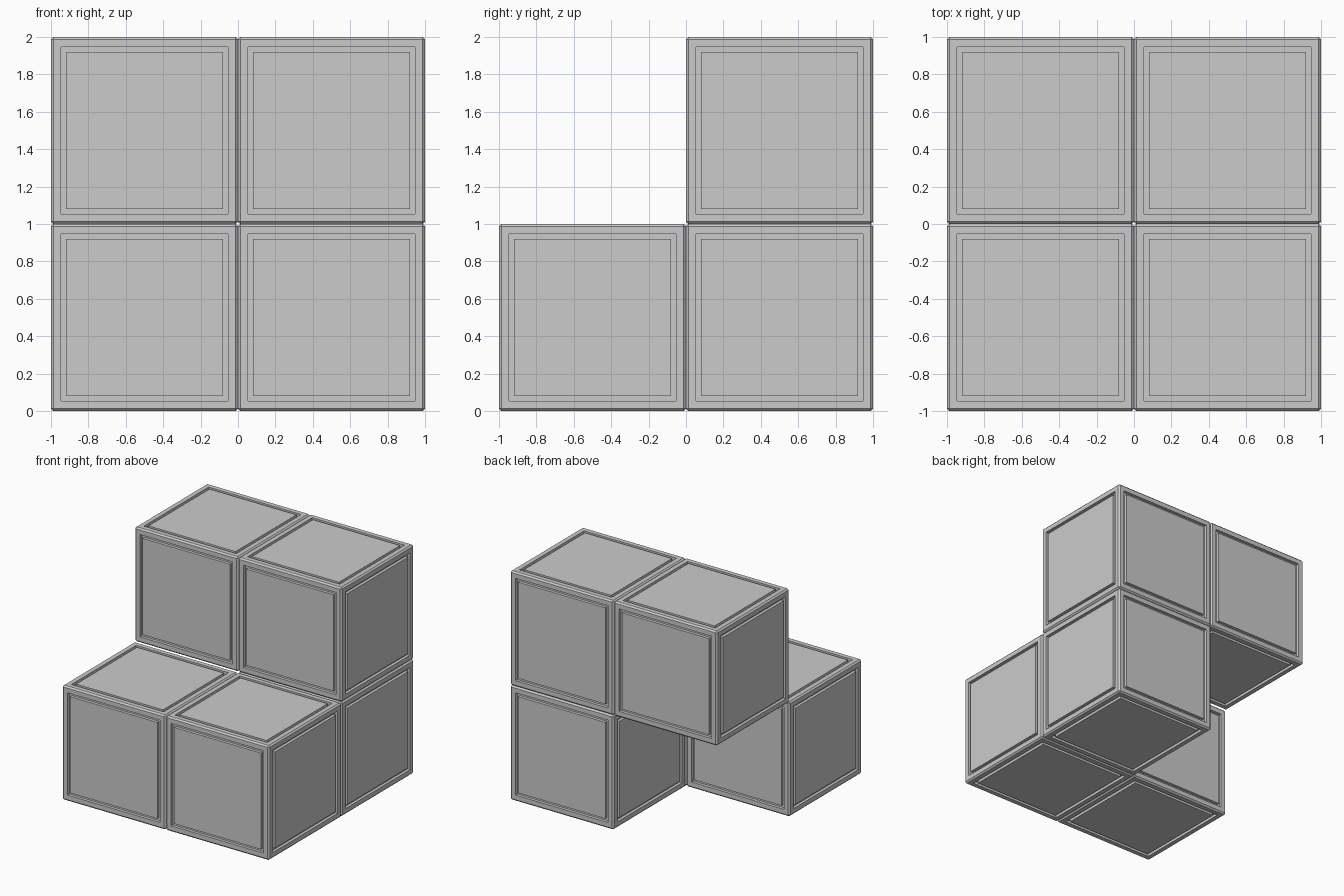
import bpy, bmesh

if "Cube" in bpy.data.objects:
    bpy.data.objects.remove(bpy.data.objects["Cube"])

CHAMFER = 0.013
FRAME = 0.07        # width of the raised border
GROOVE = 0.037      # width of the channel around each panel
DEPTH = 0.025       # depth of the channel


def block_mesh():
    bm = bmesh.new()
    bmesh.ops.create_cube(bm, size=1.0)
    # chamfered edges
    bmesh.ops.bevel(bm, geom=bm.edges[:], offset=CHAMFER, segments=1,
                    profile=0.5, affect='EDGES')
    sides = [f for f in bm.faces if f.calc_area() > 0.5]
    # border, then channel ring sunk around a flush panel
    bmesh.ops.inset_individual(bm, faces=sides, thickness=FRAME - CHAMFER)
    bmesh.ops.inset_individual(bm, faces=sides, thickness=0.0005, depth=-DEPTH)
    bmesh.ops.inset_individual(bm, faces=sides, thickness=GROOVE - 0.001)
    bmesh.ops.inset_individual(bm, faces=sides, thickness=0.0005, depth=DEPTH)
    bmesh.ops.recalc_face_normals(bm, faces=bm.faces[:])
    mesh = bpy.data.meshes.new("panelled_block")
    bm.to_mesh(mesh)
    bm.free()
    return mesh


# stacked blocks: three below, two on top at the back
mesh = block_mesh()
blocks = {
    "lower_front_left_block": (-0.5, -0.5, 0.5),
    "lower_front_right_block": (0.5, -0.5, 0.5),
    "lower_back_right_block": (0.5, 0.5, 0.5),
    "upper_back_left_block": (-0.5, 0.5, 1.5),
    "upper_back_right_block": (0.5, 0.5, 1.5),
}
for name, position in blocks.items():
    block = bpy.data.objects.new(name, mesh)
    block.location = position
    bpy.context.collection.objects.link(block)
